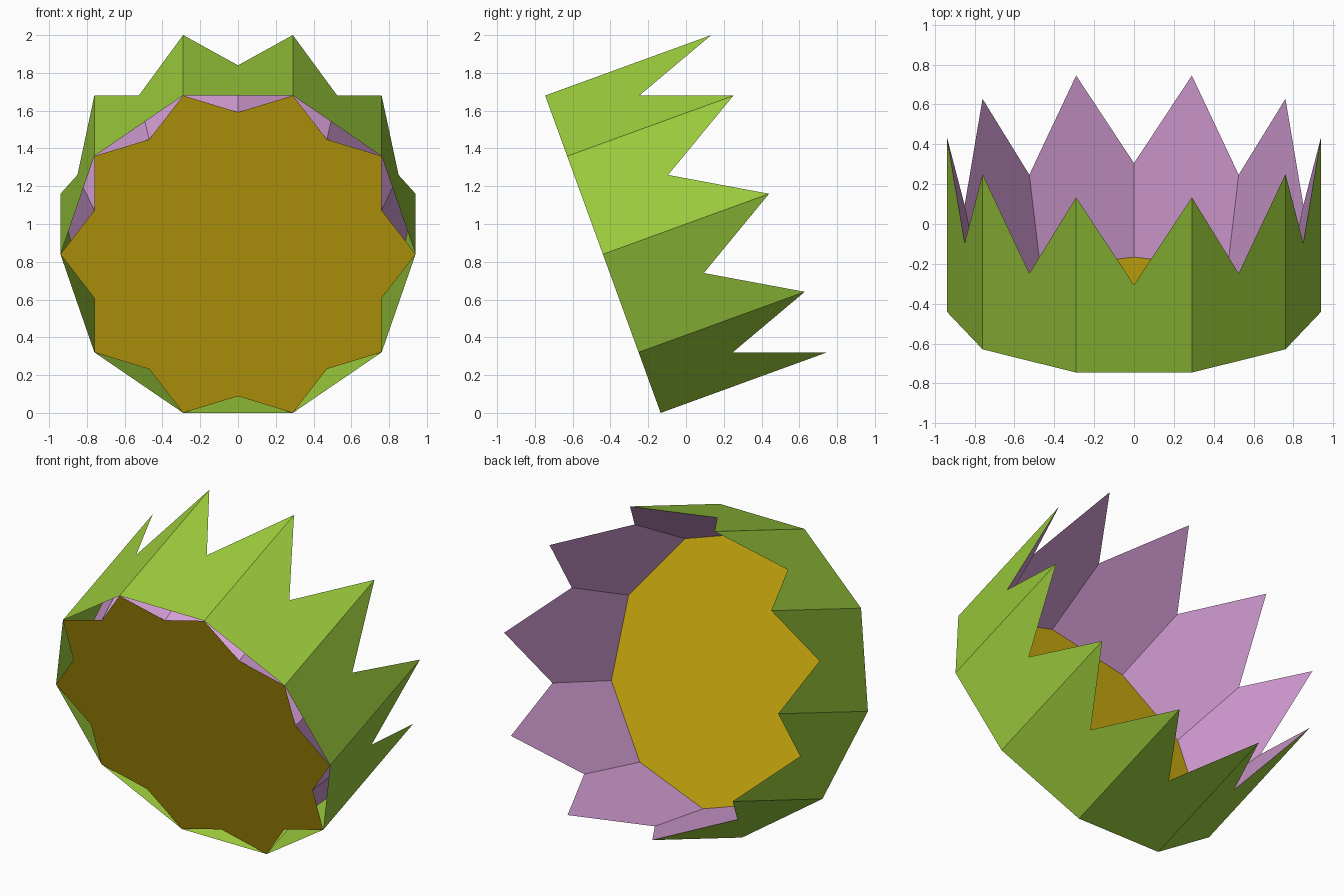
import bpy
import math
from mathutils import Matrix, Vector

cube = bpy.data.objects.get("Cube")
if cube:
    bpy.data.objects.remove(cube, do_unlink=True)

SIDES = 10
STEP = 2 * math.pi / SIDES
RADIUS = 0.94                               # corner radius of the cup
MID_RADIUS = RADIUS * math.cos(STEP / 2)    # middle of each side
FLOOR_RADIUS = 0.80                         # inward notches of the floor
HEIGHT = 0.936                              # petal tips

# Cup axis lies back, with the mouth raised 20 degrees
TILT = Matrix.Translation((0, -0.44, 0.84)) @ Matrix.Rotation(math.radians(-70), 4, 'X')


def srgb(*rgb):
    return [((c / 255 + 0.055) / 1.055) ** 2.4 for c in rgb] + [1.0]


def material(name, colour):
    mat = bpy.data.materials.new(name)
    mat.use_nodes = True
    mat.diffuse_color = colour
    bsdf = mat.node_tree.nodes["Principled BSDF"]
    bsdf.inputs["Base Color"].default_value = colour
    bsdf.inputs["Roughness"].default_value = 0.8
    return mat


def point(turn, radius, height):
    """Point on the cup, with turn counted in sides."""
    a = turn * STEP
    return Vector((radius * math.cos(a), radius * math.sin(a), height))


def base(i):
    return point(i, RADIUS, 0)


def tip(i):
    return point(i, RADIUS, HEIGHT)


def valley(i):
    return point(i + 0.5, MID_RADIUS, HEIGHT / 2)


def notch(i):
    return point(i + 0.5, FLOOR_RADIUS, 0)


def build(name, polygons, mat):
    verts, faces, index = [], [], {}
    for poly in polygons:
        face = []
        for p in poly:
            key = tuple(round(c, 4) for c in p)
            if key not in index:
                index[key] = len(verts)
                verts.append(TILT @ p)
            face.append(index[key])
        faces.append(face)
    mesh = bpy.data.meshes.new(name)
    mesh.from_pydata(verts, [], faces)
    mesh.materials.append(mat)
    mesh.update()
    obj = bpy.data.objects.new(name, mesh)
    bpy.context.collection.objects.link(obj)
    return obj


green = material("leaf green", srgb(155, 203, 60))
lilac = material("lilac", srgb(212, 157, 212))
gold = material("dark gold", srgb(205, 172, 14))

# Upright outer wall, notched between the corner tips
build("outer_petals",
      [[base(i), base(i + 1), tip(i + 1), valley(i), tip(i)] for i in range(SIDES)],
      green)

# Flared inner lining, one pointed panel behind each tip
build("inner_petals",
      [[notch(i), notch(i - 1), valley(i - 1), tip(i), valley(i)] for i in range(SIDES)],
      lilac)

# Star-shaped floor: middle panel plus a point reaching each corner
floor = [[notch(i) for i in reversed(range(SIDES))]]
floor += [[notch(i), base(i), notch(i - 1)] for i in range(SIDES)]
build("star_floor", floor, gold)
